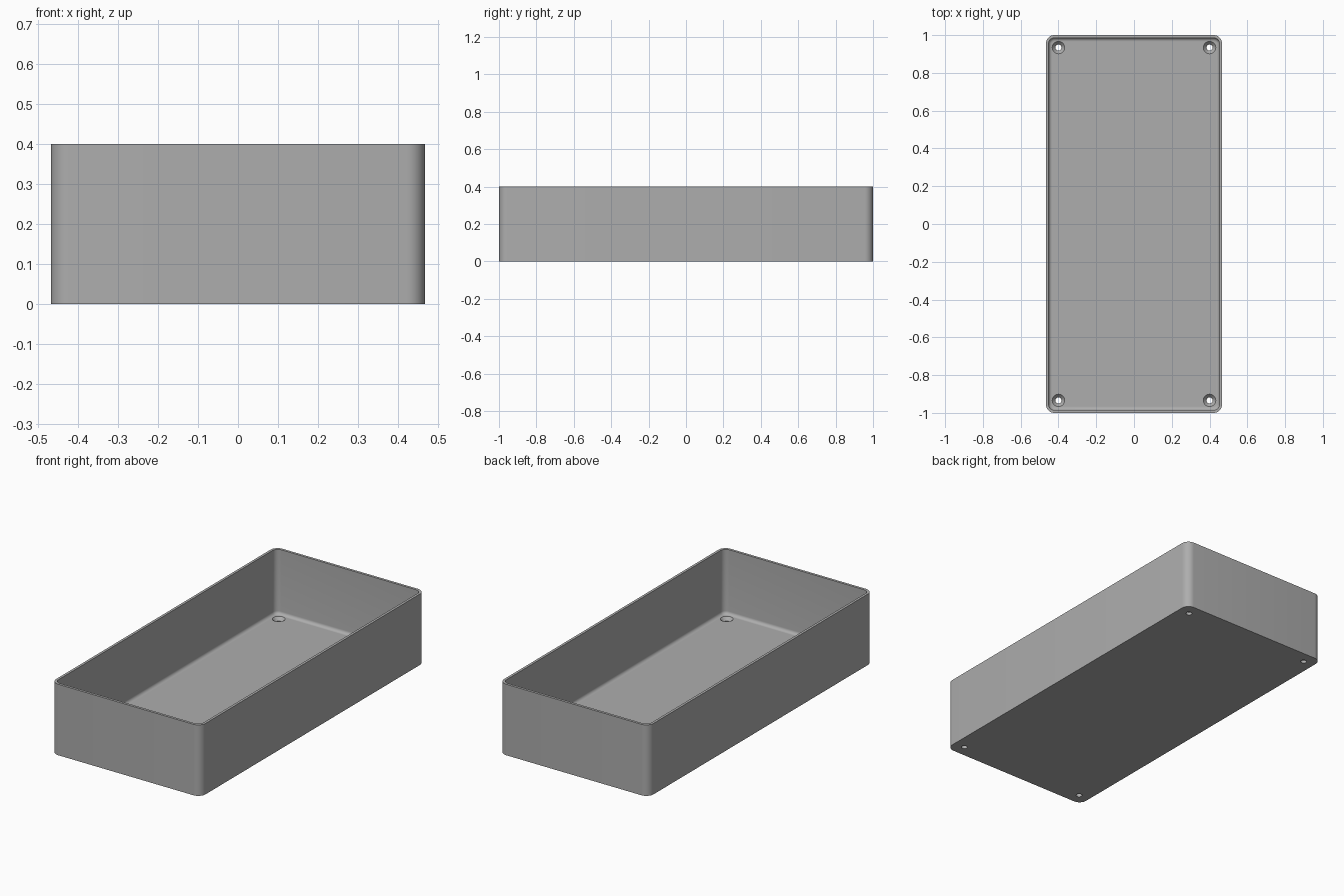
import bpy, bmesh, math

old = bpy.data.objects.get("Cube")
if old:
    bpy.data.objects.remove(old, do_unlink=True)

HX, HY, H = 0.4665, 1.0, 0.4      # half width, half length, height
WALL, FLOOR, RADIUS = 0.0145, 0.035, 0.045
FILLET, STEPS = 0.018, 8

grey = bpy.data.materials.new("grey_plastic")
grey.use_nodes = True
colour = (0.42, 0.42, 0.42, 1)
grey.diffuse_color = colour
grey.node_tree.nodes["Principled BSDF"].inputs["Base Color"].default_value = colour


def ring(bm, inset, z):
    """Rounded rectangle loop, inset from the outer wall."""
    r = max(RADIUS - inset, 0.004)
    cx, cy = HX - inset - r, HY - inset - r
    verts = []
    for k, (sx, sy) in enumerate(((1, 1), (-1, 1), (-1, -1), (1, -1))):
        for i in range(STEPS + 1):
            a = (k + i / STEPS) * math.pi / 2
            verts.append(bm.verts.new((sx * cx + r * math.cos(a),
                                       sy * cy + r * math.sin(a), z)))
    return verts


def loft(bm, profile):
    """Closed shell through the rings, capped at both ends."""
    rings = [ring(bm, *p) for p in profile]
    for a, b in zip(rings, rings[1:]):
        for i in range(len(a)):
            j = (i + 1) % len(a)
            bm.faces.new((a[i], a[j], b[j], b[i]))
    bm.faces.new(rings[0][::-1])
    bm.faces.new(rings[-1])
    bmesh.ops.recalc_face_normals(bm, faces=bm.faces)


def make(name, bm):
    mesh = bpy.data.meshes.new(name)
    bm.to_mesh(mesh)
    bm.free()
    mesh.materials.append(grey)
    obj = bpy.data.objects.new(name, mesh)
    bpy.context.collection.objects.link(obj)
    return obj


# Open tray: outer wall, flat rim, inner wall, curved foot, floor
bm = bmesh.new()
foot = []
for i in range(7):
    a = i / 6 * math.pi / 2
    foot.append((WALL + FILLET * (1 - math.cos(a)),
                 FLOOR + FILLET * (1 - math.sin(a))))
loft(bm, [(0, 0), (0, H), (WALL, H)] + foot)
tray = make("tray", bm)

# Countersunk screw holes in the four corners
bm = bmesh.new()
for sx in (-1, 1):
    for sy in (-1, 1):
        levels = []
        for r, z in ((0.016, -0.02), (0.016, 0.016), (0.033, FLOOR), (0.033, FLOOR + 0.03)):
            levels.append([bm.verts.new((sx * 0.4 + r * math.cos(t * math.pi / 16),
                                         sy * 0.934 + r * math.sin(t * math.pi / 16), z))
                           for t in range(32)])
        for a, b in zip(levels, levels[1:]):
            for i in range(32):
                j = (i + 1) % 32
                bm.faces.new((a[i], a[j], b[j], b[i]))
        bm.faces.new(levels[0][::-1])
        bm.faces.new(levels[-1])
bmesh.ops.recalc_face_normals(bm, faces=bm.faces)
cutter = make("screw_hole_cutter", bm)
cutter.hide_render = True
cutter.hide_set(True)

cut = tray.modifiers.new("screw_holes", "BOOLEAN")
cut.object = cutter
cut.operation = "DIFFERENCE"
cut.solver = "EXACT"

# Bake the cut, remove the cutter and smooth the rounded corners
bpy.context.view_layer.objects.active = tray
tray.select_set(True)
bpy.ops.object.modifier_apply(modifier=cut.name)
bpy.data.objects.remove(cutter, do_unlink=True)
bpy.ops.object.shade_smooth_by_angle(angle=math.radians(30))
